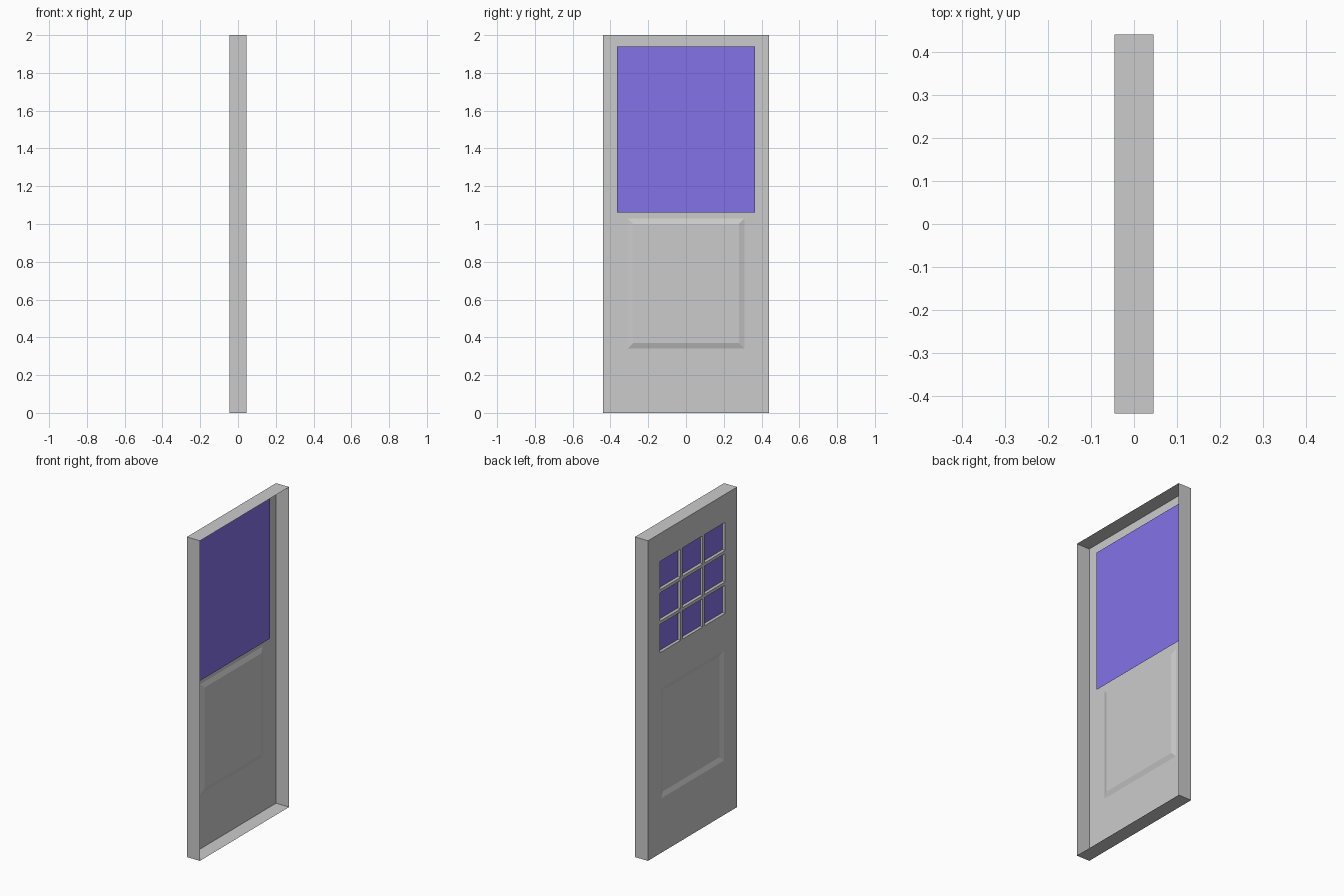
import bpy, bmesh

if "Cube" in bpy.data.objects:
    bpy.data.objects.remove(bpy.data.objects["Cube"])

W, D, H = 0.44, 0.045, 2.0          # half width, half thickness, height
FACE, INNER = -D, -D + 0.01         # outer skin and recessed plane


def rect(x, y0, y1, z0, z1):
    return [(x, y0, z0), (x, y0, z1), (x, y1, z1), (x, y1, z0)]


def add_face(bm, pts):
    return bm.faces.new([bm.verts.new(p) for p in pts])


def bevel_ring(bm, hole, b):
    """Sloped border from a hole in the skin down to the recessed plane."""
    y0, y1, z0, z1 = hole
    outer = rect(FACE, *hole)
    inner = rect(INNER, y0 + b, y1 - b, z0 + b, z1 - b)
    for i in range(4):
        j = (i + 1) % 4
        add_face(bm, [outer[i], outer[j], inner[j], inner[i]])
    return inner


def make_object(name, bm):
    bmesh.ops.remove_doubles(bm, verts=bm.verts, dist=1e-5)
    me = bpy.data.meshes.new(name)
    bm.to_mesh(me)
    bm.free()
    ob = bpy.data.objects.new(name, me)
    bpy.context.collection.objects.link(ob)
    return ob


# Openings: nine window panes and one lower panel
panel = (-0.31, 0.31, 0.34, 1.03)
wy, wz0, wz1, bar = 0.32, 1.255, 1.825, 0.02
py, pz = (2 * wy + bar) / 3, (wz1 - wz0 + bar) / 3
panes = [(-wy + i * py, -wy + (i + 1) * py - bar,
          wz0 + k * pz, wz0 + (k + 1) * pz - bar)
         for i in range(3) for k in range(3)]
holes = panes + [panel]

# Door skin: grid of cells, leaving out the openings
bm = bmesh.new()
ys = sorted({round(v, 5) for h in holes for v in h[:2]} | {-W, W})
zs = sorted({round(v, 5) for h in holes for v in h[2:]} | {0, H})
for y0, y1 in zip(ys, ys[1:]):
    for z0, z1 in zip(zs, zs[1:]):
        cy, cz = (y0 + y1) / 2, (z0 + z1) / 2
        if not any(h[0] < cy < h[1] and h[2] < cz < h[3] for h in holes):
            add_face(bm, rect(FACE, y0, y1, z0, z1)[::-1])

# Bevelled pane edges and recessed panel
for p in panes:
    bevel_ring(bm, p, 0.008)
add_face(bm, bevel_ring(bm, panel, 0.03)[::-1])

# Thin rim walls; the +x side stays open
rim_a, rim_b = rect(FACE, -W, W, 0, H), rect(D, -W, W, 0, H)
for i in range(4):
    j = (i + 1) % 4
    add_face(bm, [rim_a[i], rim_a[j], rim_b[j], rim_b[i]])
bmesh.ops.remove_doubles(bm, verts=bm.verts, dist=1e-5)
bmesh.ops.dissolve_limit(bm, angle_limit=0.01, verts=bm.verts, edges=bm.edges)
bmesh.ops.recalc_face_normals(bm, faces=bm.faces)
make_object("door_shell", bm)

# Window glass behind the bars
bm = bmesh.new()
add_face(bm, rect(INNER, -0.365, 0.365, 1.06, 1.94)[::-1])
glass = make_object("window_glass", bm)
mat = bpy.data.materials.new("glass_purple")
mat.diffuse_color = (0.23, 0.17, 0.8, 1)
mat.use_nodes = True
mat.node_tree.nodes["Principled BSDF"].inputs["Base Color"].default_value = mat.diffuse_color
glass.data.materials.append(mat)
